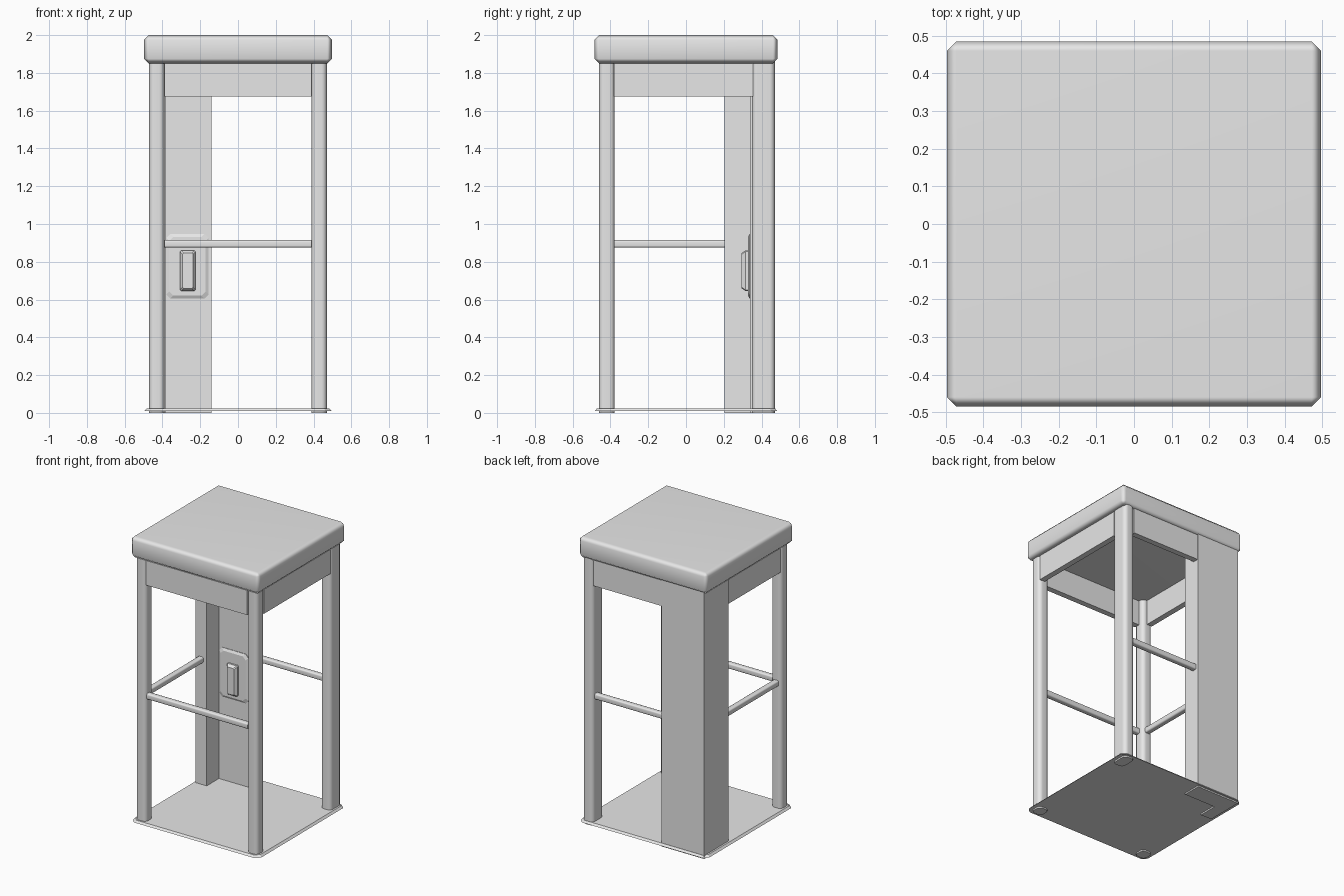
import bpy, bmesh
from math import radians

cube = bpy.data.objects.get("Cube")
if cube:
    bpy.data.objects.remove(cube, do_unlink=True)

GREY = (0.8, 0.8, 0.8, 1)
metal = bpy.data.materials.new("light_grey_metal")
metal.use_nodes = True
metal.diffuse_color = GREY
metal.node_tree.nodes["Principled BSDF"].inputs["Base Color"].default_value = GREY


def finish(name, bm, smooth):
    """Turn a bmesh into a named object with the shared material."""
    bmesh.ops.recalc_face_normals(bm, faces=bm.faces[:])
    mesh = bpy.data.meshes.new(name)
    bm.to_mesh(mesh)
    bm.free()
    mesh.materials.append(metal)
    obj = bpy.data.objects.new(name, mesh)
    bpy.context.collection.objects.link(obj)
    if smooth:
        bpy.ops.object.select_all(action='DESELECT')
        obj.select_set(True)
        bpy.context.view_layer.objects.active = obj
        bpy.ops.object.shade_smooth_by_angle(angle=radians(50))
        weighted = obj.modifiers.new("weighted_normals", 'WEIGHTED_NORMAL')
        weighted.keep_sharp = True
    return obj


def box(name, x, y, z, bevel=0, segments=1, axis=None, taper=1):
    """Box from (low, high) ranges; bevels all edges, or those along one axis."""
    bm = bmesh.new()
    bmesh.ops.create_cube(bm, size=1)
    for v in bm.verts:
        v.co = [r[0] + (c + 0.5) * (r[1] - r[0]) for c, r in zip(v.co, (x, y, z))]
    if bevel:
        edges = [e for e in bm.edges if axis is None
                 or abs(e.verts[0].co[axis] - e.verts[1].co[axis]) > 1e-5]
        bmesh.ops.bevel(bm, geom=edges, offset=bevel, segments=segments,
                        profile=0.5, affect='EDGES', clamp_overlap=True)
    if taper != 1:
        for v in bm.verts:
            if v.co.z > z[1] - 1e-4:
                v.co.x *= taper
                v.co.y *= taper
    return finish(name, bm, bevel > 0 and taper == 1)


# Roof slab and thin floor plate with clipped corners
box("roof", (-0.497, 0.497), (-0.485, 0.485), (1.85, 2.0), bevel=0.025)
box("floor_plate", (-0.495, 0.495), (-0.483, 0.483), (0.01, 0.024),
    bevel=0.03, axis=2, taper=0.975)

# Rounded corner posts; the back one is deeper
POST_Z = (0, 1.86)
OUT, IN = 0.47, 0.39
for name, x, y in (("front_right_post", (-OUT, -IN), (-0.46, -0.378)),
                   ("front_left_post", (IN, OUT), (-0.46, -0.378)),
                   ("back_left_post", (IN, OUT), (0.35, OUT))):
    box(name, x, y, POST_Z, bevel=0.027, segments=4, axis=2)

# L-shaped wall in the remaining corner, extruded from its plan
plan = [(-OUT, OUT), (-OUT, 0.205), (-0.385, 0.205), (-0.385, 0.34),
        (-0.14, 0.34), (-0.14, OUT)]
bm = bmesh.new()
base = bm.faces.new([bm.verts.new((px, py, 0)) for px, py in plan])
top = bmesh.ops.extrude_face_region(bm, geom=[base])["geom"]
bmesh.ops.translate(bm, vec=(0, 0, POST_Z[1]),
                    verts=[g for g in top if isinstance(g, bmesh.types.BMVert)])
finish("corner_wall", bm, False)

# Header beams between the posts
BEAM_Z = (1.675, 1.855)
box("front_beam", (-IN, IN), (-0.455, -0.415), BEAM_Z)
box("back_beam", (-0.14, IN), (0.425, 0.465), BEAM_Z)
box("left_beam", (0.425, 0.465), (-0.38, 0.355), BEAM_Z)
box("right_beam", (-0.465, -0.425), (-0.38, 0.205), BEAM_Z)

# Hand rails on three sides; the left side is the entrance
RAIL_Z = (0.875, 0.915)
box("front_rail", (-IN, IN), (-0.45, -0.41), RAIL_Z, 0.01, 2, axis=0)
box("back_rail", (-0.14, IN), (0.41, 0.45), RAIL_Z, 0.01, 2, axis=0)
box("right_rail", (-0.45, -0.41), (-0.38, 0.205), RAIL_Z, 0.01, 2, axis=1)


def raised_panel(name, x, z, y_back, y_front, corner, inset):
    """Clipped-corner panel on the back wall whose front is inset by a slope."""
    bm = bmesh.new()
    rings = []
    for y, d in ((y_back, 0), ((y_back + y_front) / 2, 0), (y_front, inset)):
        (a, b), (c, e) = (x[0] + d, x[1] - d), (z[0] + d, z[1] - d)
        k = corner
        outline = [(a + k, c), (b - k, c), (b, c + k), (b, e - k),
                   (b - k, e), (a + k, e), (a, e - k), (a, c + k)]
        rings.append([bm.verts.new((px, y, pz)) for px, pz in outline])
    for r0, r1 in zip(rings, rings[1:]):
        for i in range(8):
            j = (i + 1) % 8
            bm.faces.new((r0[i], r0[j], r1[j], r1[i]))
    bm.faces.new(rings[0])
    bm.faces.new(rings[-1])
    return finish(name, bm, False)


# Telephone: wall plate and handset
raised_panel("phone_plate", (-0.38, -0.155), (0.605, 0.948), 0.345, 0.328, 0.022, 0.016)
raised_panel("phone_handset", (-0.307, -0.225), (0.645, 0.86), 0.335, 0.295, 0.006, 0.014)
